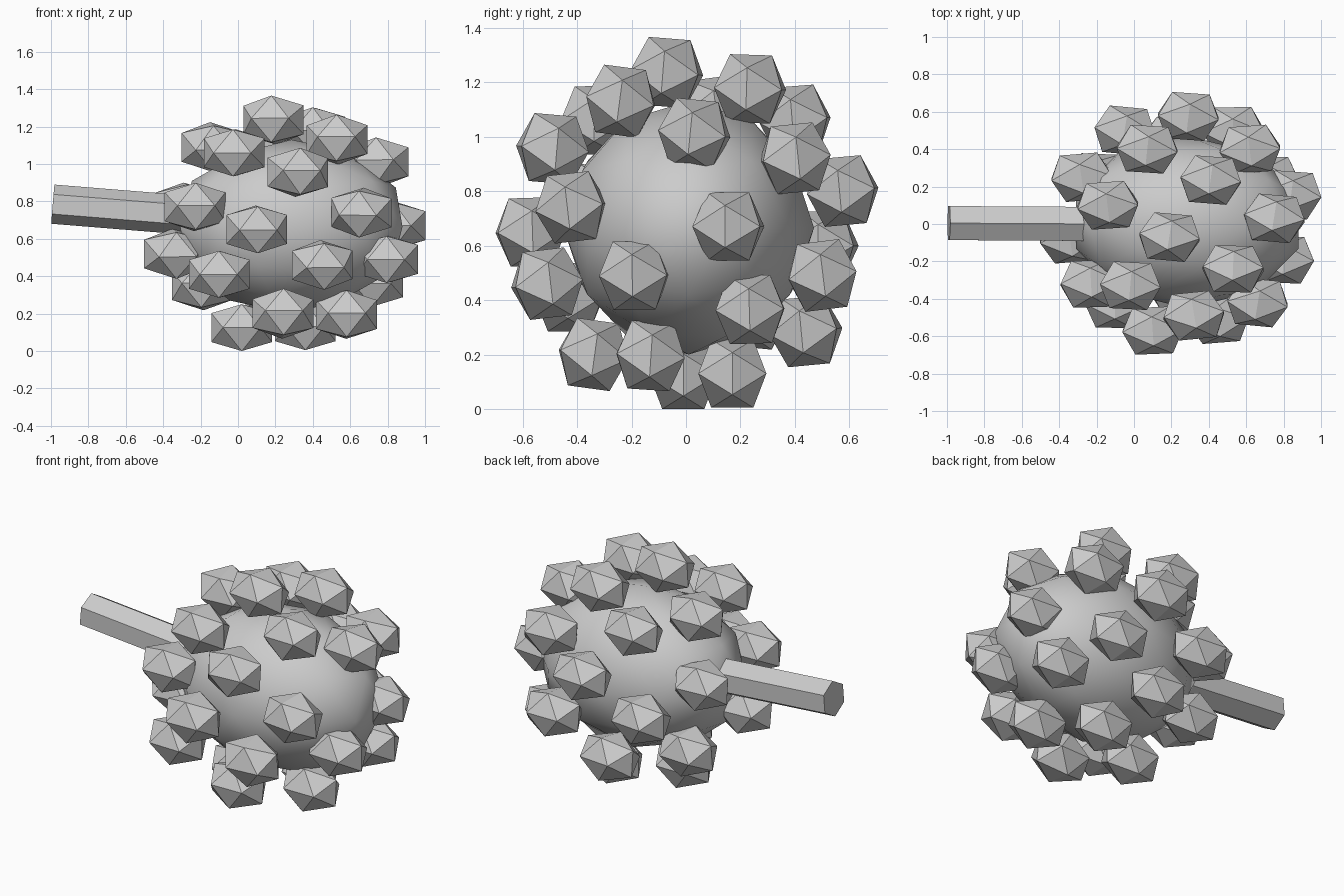
import bpy
import random
from math import radians, pi
from mathutils import Matrix, Vector

random.seed(4)
if "Cube" in bpy.data.objects:
    bpy.data.objects.remove(bpy.data.objects["Cube"], do_unlink=True)

grey = bpy.data.materials.new("plain grey")
grey.use_nodes = True
GREY = (0.6, 0.6, 0.6, 1)
grey.diffuse_color = GREY
grey.node_tree.nodes["Principled BSDF"].inputs["Base Color"].default_value = GREY


def finish(name, smooth=False):
    obj = bpy.context.object
    obj.name = name
    obj.data.materials.append(grey)
    for face in obj.data.polygons:
        face.use_smooth = smooth
    return obj


# Core: stretched low-poly ball
bpy.ops.mesh.primitive_ico_sphere_add(subdivisions=2, radius=1, location=(0.285, 0.01, 0.665))
core = finish("core", smooth=True)
core.scale = (0.625, 0.46, 0.465)

# Stem: hexagonal rod with an edge on top, rising outwards
start, tip = Vector((-0.15, 0, 0.717)), Vector((-0.99, 0.005, 0.785))
axis = tip - start
bpy.ops.mesh.primitive_cylinder_add(vertices=6, radius=0.105, depth=axis.length)
stem = finish("stem")
turn = Matrix.Rotation(-pi / 2, 4, 'Y')
tilt = Vector((-1, 0, 0)).rotation_difference(axis).to_matrix().to_4x4()
roll = Matrix.Rotation(radians(90), 4, 'Z')
stem.data.transform(tilt @ turn @ roll)
stem.location = (start + tip) / 2

# Drupelets: stretched icosahedra spread over the core
centres = [
    # upper part
    (.19, -.07, 1.235), (.41, .235, 1.175), (.53, -.24, 1.13),
    (-.14, .10, 1.09), (.07, .40, 1.06), (-.02, -.33, 1.06),
    (.75, .03, 1.01), (.32, -.49, .955), (.62, .40, .92),
    # middle part
    (.29, .575, .80), (-.23, -.32, .77), (-.28, .25, .77),
    (.66, -.42, .74), (.10, -.57, .65), (.84, .155, .67),
    (-.05, .50, .60), (-.34, -.08, .52), (.80, -.19, .49),
    (.53, .50, .49), (.45, -.51, .46),
    # lower part
    (-.10, -.43, .41), (.72, .235, .365), (-.19, .25, .35),
    (.20, .44, .285), (.24, -.34, .20), (.58, -.13, .195),
    (.02, -.01, .125), (.36, .17, .13),
]
to_edge_up = Matrix.Rotation(radians(31.72), 4, 'X') @ Matrix.Rotation(pi / 2, 4, 'Z')
for i, centre in enumerate(centres):
    bpy.ops.mesh.primitive_ico_sphere_add(subdivisions=1, radius=0.147, location=centre)
    drupelet = finish(f"drupelet_{i + 1}")
    wobble = (Matrix.Rotation(random.uniform(-0.15, 0.15), 4, 'X')
              @ Matrix.Rotation(random.uniform(-0.15, 0.15), 4, 'Z'))
    if centre[2] < 0.15:
        wobble = Matrix.Identity(4)
    stretch = Matrix.Diagonal((1.3, 1, 1, 1))
    drupelet.data.transform(stretch @ wobble @ to_edge_up)
